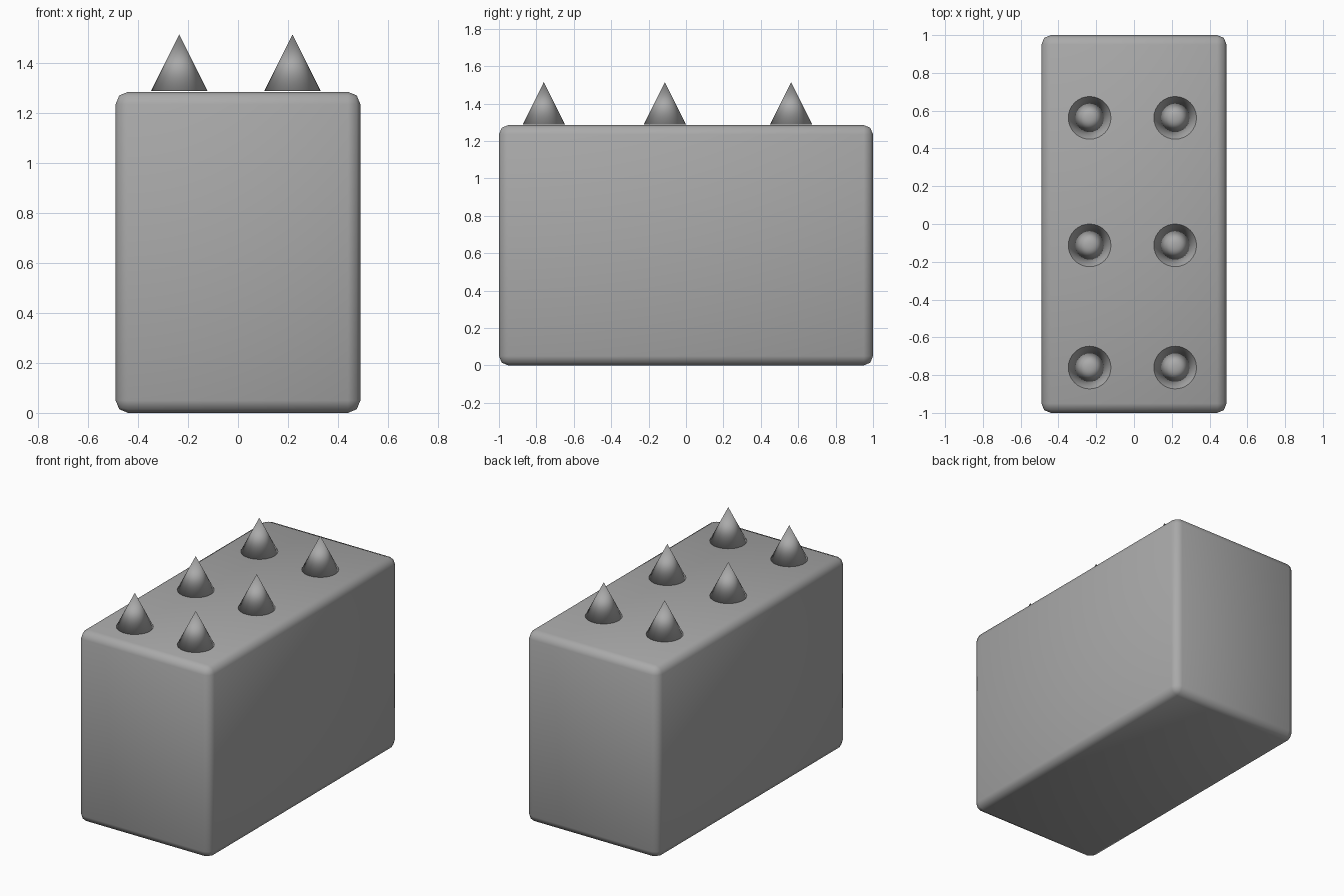
import bpy

if "Cube" in bpy.data.objects:
    bpy.data.objects.remove(bpy.data.objects["Cube"])

grey = bpy.data.materials.new("mid_grey")
grey.diffuse_color = (0.4, 0.4, 0.4, 1)
grey.use_nodes = True
grey.node_tree.nodes["Principled BSDF"].inputs["Base Color"].default_value = grey.diffuse_color

HEIGHT = 1.285


def finish(obj, name):
    obj.name = name
    obj.data.materials.append(grey)
    bpy.ops.object.shade_smooth()


# Rounded block body
bpy.ops.mesh.primitive_cube_add(size=1, location=(0, 0, HEIGHT / 2))
body = bpy.context.object
body.scale = (0.98, 2.0, HEIGHT)
bpy.ops.object.transform_apply(location=False, rotation=False, scale=True)
bevel = body.modifiers.new("rounded_edges", "BEVEL")
bevel.width = 0.05
bevel.segments = 2
finish(body, "block_body")

# Two columns of three spikes on the top
for i, x in enumerate((-0.235, 0.218)):
    for j, y in enumerate((-0.76, -0.113, 0.562)):
        bpy.ops.mesh.primitive_cone_add(vertices=32, radius1=0.113, depth=0.227,
                                        location=(x, y, HEIGHT + 0.003 + 0.1135))
        finish(bpy.context.object, f"spike_{i}_{j}")
